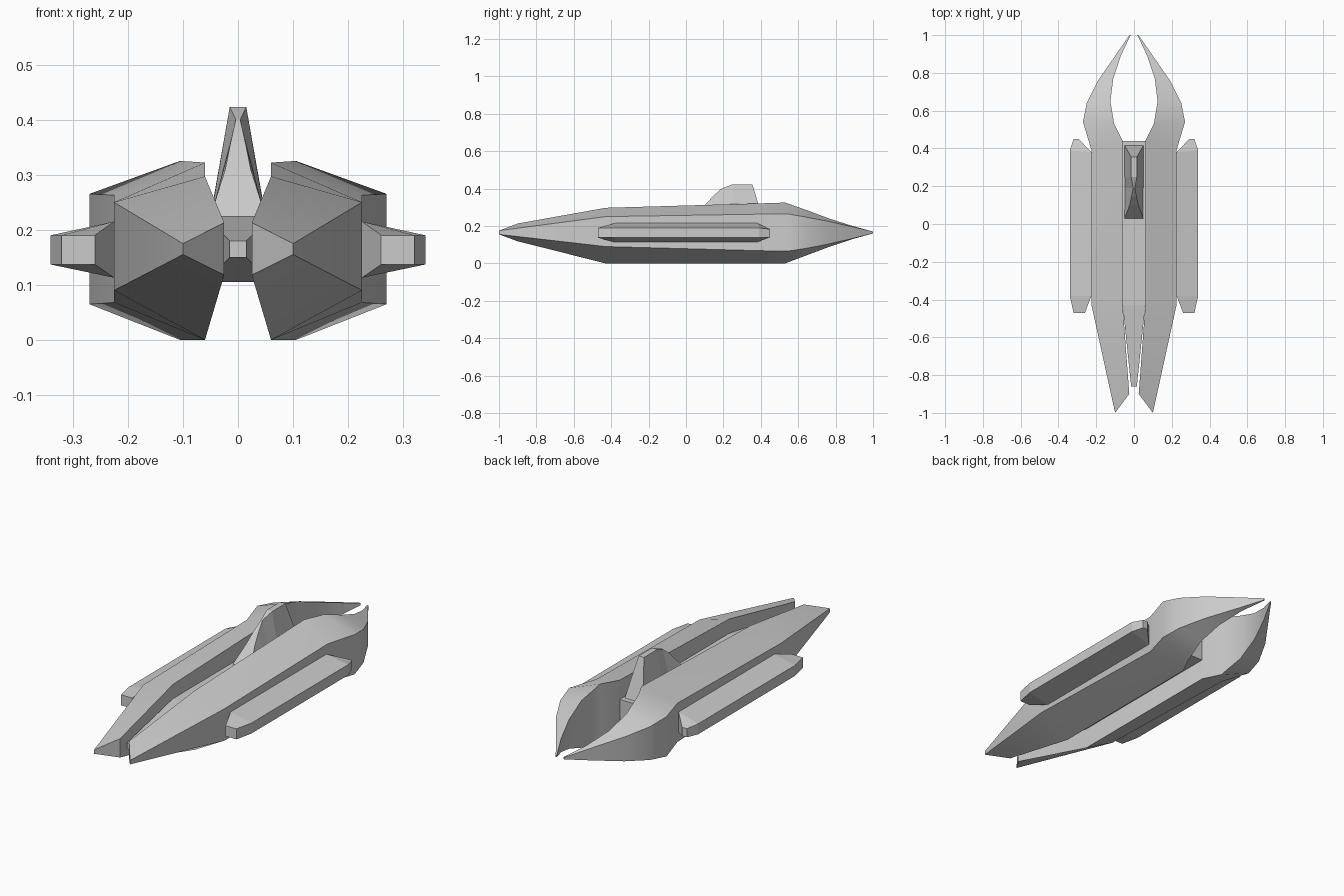
import bpy, bmesh, math

if "Cube" in bpy.data.objects:
    bpy.data.objects.remove(bpy.data.objects["Cube"])


def loft(name, sections, mirror=False, smooth=None):
    """Skin a closed tube with end caps through matching cross-sections."""
    bm = bmesh.new()
    rings = [[bm.verts.new(p) for p in sec] for sec in sections]
    n = len(rings[0])
    for a, b in zip(rings, rings[1:]):
        for i in range(n):
            j = (i + 1) % n
            bm.faces.new((a[i], a[j], b[j], b[i]))
    bm.faces.new(rings[0])
    bm.faces.new(rings[-1])
    bmesh.ops.remove_doubles(bm, verts=bm.verts, dist=1e-5)
    bmesh.ops.recalc_face_normals(bm, faces=bm.faces)
    mesh = bpy.data.meshes.new(name)
    bm.to_mesh(mesh)
    bm.free()
    obj = bpy.data.objects.new(name, mesh)
    bpy.context.collection.objects.link(obj)
    if smooth:
        bpy.ops.object.select_all(action='DESELECT')
        obj.select_set(True)
        bpy.context.view_layer.objects.active = obj
        bpy.ops.object.shade_smooth_by_angle(angle=math.radians(smooth))
    if mirror:
        obj.modifiers.new("Mirror", 'MIRROR').use_mirror_merge = False
    return obj


def slab(inner, outer):
    """Section from an inner and an outer edge, each (x, y, bottom, top)."""
    (xi, yi, bi, ti), (xo, yo, bo, to) = inner, outer
    return [(xi, yi, bi), (xo, yo, bo), (xo, yo, to), (xi, yi, ti)]


# Twin hulls: pointed bow, straight body, curved claw at the stern
loft("hull", [
    slab((.025, -.90, .118, .213), (.10, -1.0, .155, .175)),
    slab((.06, -.43, 0, .297), (.225, -.43, .09, .25)),
    slab((.06, .44, 0, .322), (.225, .39, .068, .263)),
    slab((.105, .53, 0, .325), (.27, .54, .065, .265)),
    slab((.125, .65, .045, .283), (.25, .64, .08, .248)),
    slab((.11, .77, .09, .238), (.19, .76, .103, .225)),
    slab((.07, .89, .13, .20), (.10, .89, .133, .196)),
    slab((.018, 1.0, .16, .17), (.024, 1.0, .16, .17)),
], mirror=True, smooth=30)

# Side pods with chamfered ends
loft("side_pod", [
    slab((.26, -.47, .137, .19), (.32, -.47, .137, .19)),
    slab((.225, -.38, .113, .215), (.34, -.38, .137, .19)),
    slab((.225, .38, .113, .215), (.34, .39, .137, .19)),
    slab((.293, .45, .14, .183), (.32, .45, .14, .183)),
], mirror=True)

# Central spine joining the hulls
loft("spine", [slab((-x, y, b, t), (x, y, b, t)) for x, y, b, t in (
    (.015, -.86, .15, .18), (.06, -.43, .105, .225), (.06, .44, .105, .225))])

# Dorsal fin with a narrow curved leading edge: half width, y, z
fin = ((.05, .03, .225), (.023, .10, .31), (.013, .145, .36), (.004, .19, .40),
       (.015, .25, .423), (.015, .355, .423), (.05, .415, .225))
loft("dorsal_fin", [[(-.05, y, .22), (.05, y, .22), (w, y, z), (-w, y, z)]
                    for w, y, z in fin])
